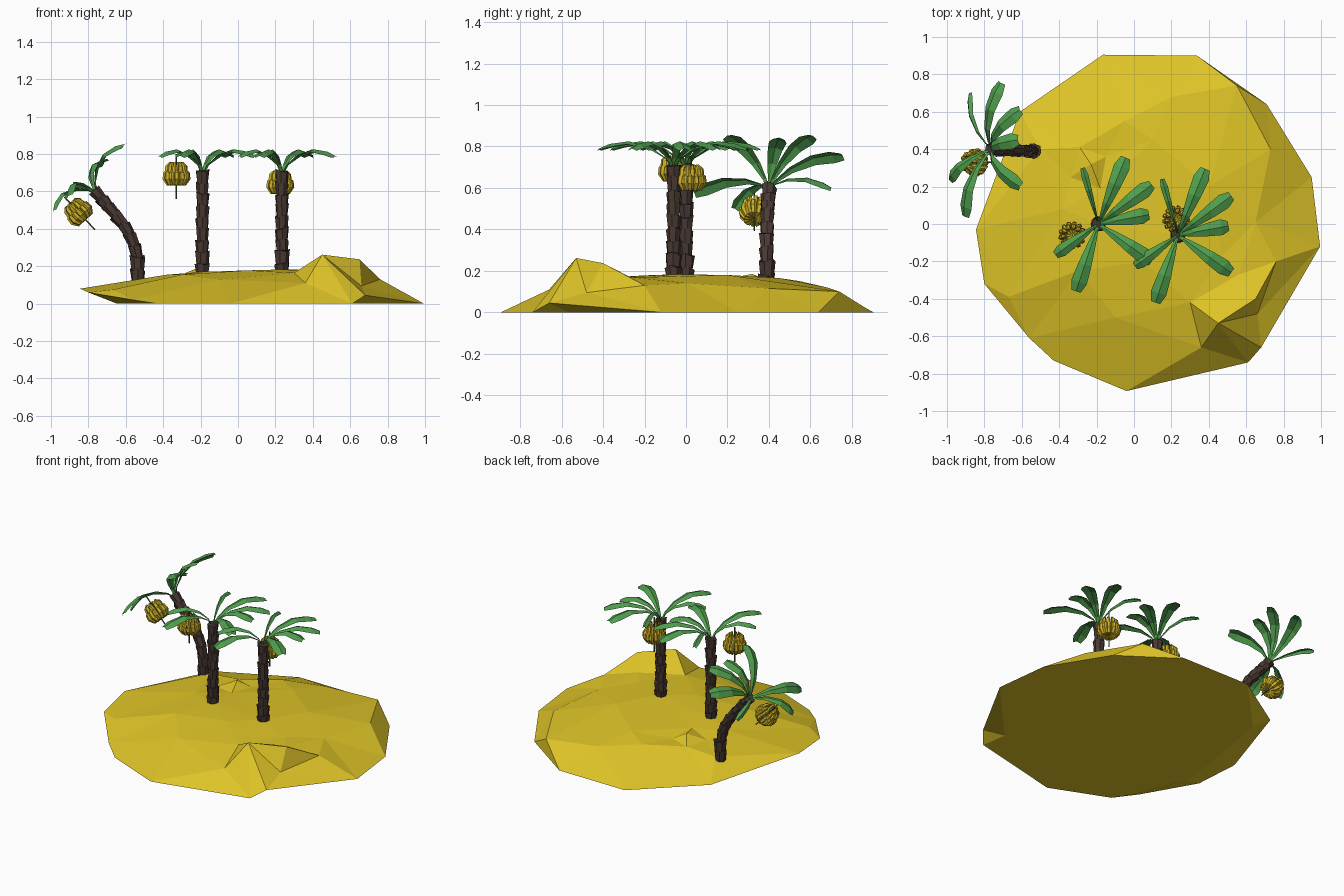
import bpy, math, random
from mathutils import Vector, Matrix
from mathutils.geometry import delaunay_2d_cdt

if "Cube" in bpy.data.objects:
    bpy.data.objects.remove(bpy.data.objects["Cube"])

random.seed(4)


def material(name, rgb):
    m = bpy.data.materials.new(name)
    m.diffuse_color = (*rgb, 1)
    m.use_nodes = True
    m.node_tree.nodes["Principled BSDF"].inputs["Base Color"].default_value = m.diffuse_color
    return m


SAND = material("sand_yellow", (0.73, 0.55, 0.02))
BARK = material("bark_brown", (0.068, 0.042, 0.034))
LEAF = material("leaf_green", (0.08, 0.34, 0.075))
FRUIT = material("fruit_yellow", (0.62, 0.44, 0.02))
STEM = material("stem_green", (0.07, 0.12, 0.035))


def build(name, verts, faces, mat, matrix=Matrix()):
    me = bpy.data.meshes.new(name)
    me.from_pydata([tuple(matrix @ Vector(v)) for v in verts], [], faces)
    me.materials.append(mat)
    ob = bpy.data.objects.new(name, me)
    bpy.context.collection.objects.link(ob)
    return ob


# Island: rim outline (counter-clockwise) plus inner height points
rim = [(0.995, -0.12, 0), (0.95, 0.25, 0), (0.71, 0.64, 0), (0.337, 0.90, 0),
       (-0.166, 0.905, 0), (-0.61, 0.60, 0.04), (-0.845, -0.03, 0.08),
       (-0.80, -0.32, 0.06), (-0.56, -0.61, 0.02), (-0.43, -0.73, 0),
       (-0.04, -0.893, 0), (0.61, -0.74, 0), (0.68, -0.66, 0.045)]
inner = [(-0.67, -0.39, 0.075), (-0.3, -0.25, 0.155), (-0.38, 0.08, 0.155),
         (-0.19, 0, 0.17), (0.05, -0.2, 0.178), (0.235, -0.06, 0.183),
         (0.4, 0.2, 0.18), (0.1, 0.45, 0.165), (0.2, 0.68, 0.12),
         (-0.5, 0.4, 0.13), (0.55, 0.74, 0.10), (0.73, 0.4, 0.115),
         (-0.1, -0.5, 0.13),
         # large dune at the front right
         (0.65, 0.01, 0.14), (0.47, -0.17, 0.17), (0.36, -0.66, 0.11),
         (0.45, -0.53, 0.262), (0.65, -0.40, 0.237), (0.66, -0.48, 0.095),
         (0.76, -0.20, 0.13), (0.30, -0.42, 0.165), (0.56, -0.27, 0.17),
         # small dune at the back
         (-0.05, 0.55, 0.15), (-0.29, 0.41, 0.145), (-0.34, 0.25, 0.14),
         (-0.18, 0.19, 0.16), (-0.23, 0.32, 0.185), (-0.15, 0.36, 0.145)]
pts = rim + inner
n = len(rim)
res = delaunay_2d_cdt([Vector(p[:2]) for p in pts], [], [list(range(n))], 1, 1e-5)
verts = [(v.x, v.y, pts[o[0]][2]) for v, o in zip(res[0], res[3])]
where = {o[0]: i for i, o in enumerate(res[3])}
faces = [list(f) for f in res[2]]
# undercut: raised rim corners step inward down to the flat base
base = []
for i, (x, y, z) in enumerate(rim):
    if z == 0:
        base.append(where[i])
    else:
        k = 1 - 3.2 * z
        verts.append((x * k, y * k, 0))
        base.append(len(verts) - 1)
for i in range(n):
    j = (i + 1) % n
    loop = []
    for v in (base[i], base[j], where[j], where[i]):
        if v not in loop:
            loop.append(v)
    if len(loop) > 2:
        faces.append(loop)
faces.append(base[::-1])
build("island", verts, faces, SAND)


# Trunk: stacked flaring bark sections with ragged lips
def trunk(name, path, count, sides=7):
    path = [Vector(p) for p in path]

    def at(t):
        s = min(t, 0.9999) * (len(path) - 1)
        i = int(s)
        return path[i].lerp(path[i + 1], s - i)

    verts, faces = [], []
    for c in range(count):
        p0, p1 = at(max(0, c - 0.2) / count), at((c + 1) / count)
        rot = (p1 - p0).to_track_quat('Z', 'Y')
        grow = 1.12 if c < 2 else 1.0
        o = len(verts)
        for p, r in ((p0, 0.029), (p1, 0.037)):
            for k in range(sides):
                a = math.tau * k / sides + c * 0.4
                rr = r * grow * random.uniform(0.93, 1.08)
                lift = random.uniform(-0.012, 0.012) if r > 0.03 else 0
                verts.append(p + rot @ Vector((rr * math.cos(a), rr * math.sin(a), lift)))
        for k in range(sides):
            m = (k + 1) % sides
            faces.append((o + k, o + m, o + sides + m, o + sides + k))
        faces.append(tuple(range(o + sides, o + 2 * sides)))
    build(name, verts, faces, BARK)


# Crown: folded fronds, each with its tip offset and a width factor
FRONDS = [(0.145, 0.355, 1), (0.285, 0.21, 1), (0.27, 0.05, 1), (0.285, -0.2, 1),
          (-0.12, -0.36, 1), (-0.23, -0.165, 0.8), (-0.085, 0.30, 0.45)]
# fraction along the frond, height, half width
STATIONS = [(0, -0.02, 0.010), (0.1, 0.035, 0.010), (0.3, 0.085, 0.022),
            (0.6, 0.115, 0.036), (0.86, 0.102, 0.043), (1, 0.08, 0.026)]


def crown(name, matrix):
    verts, faces = [], []
    for x, y, w in FRONDS:
        d = Vector((x, y, 0))
        side = Vector((-y, x, 0)).normalized()
        o = len(verts)
        for t, h, hw in STATIONS:
            mid = d * t + Vector((0, 0, h))
            drop = Vector((0, 0, -0.4 * hw))
            verts += [mid - side * hw * w + drop, mid, mid + side * hw * w + drop]
        for s in range(len(STATIONS) - 1):
            a = o + 3 * s
            faces += [(a, a + 3, a + 4, a + 1), (a + 1, a + 4, a + 5, a + 2)]
    build(name, verts, faces, LEAF, matrix)


def tube(points, radii, sides, u, verts, faces):
    """Tube in the plane of the points; u is the direction across that plane."""
    o = len(verts)
    for i, (p, r) in enumerate(zip(points, radii)):
        tan = (points[min(i + 1, len(points) - 1)] - points[max(i - 1, 0)]).normalized()
        w = tan.cross(u)
        for k in range(sides):
            a = math.tau * k / sides
            verts.append(p + (u * math.cos(a) + w * math.sin(a)) * r)
    for i in range(len(points) - 1):
        for k in range(sides):
            a, b = o + i * sides, (k + 1) % sides
            faces.append((a + k, a + b, a + sides + b, a + sides + k))
    faces.append(tuple(range(o, o + sides))[::-1])
    e = o + (len(points) - 1) * sides
    faces.append(tuple(range(e, e + sides)))


# Fruit bunch: two tiers of upward-curving fingers around a hanging stem
def bunch(name, matrix):
    verts, faces = [], []
    for lift, scale, count in ((-0.012, 1, 13), (0.024, 0.8, 10)):
        for k in range(count):
            a = math.tau * (k + lift * 10) / count
            out = Vector((math.cos(a), math.sin(a), 0))
            u = Vector((-math.sin(a), math.cos(a), 0))
            prof = ((0.012, -0.040), (0.045, -0.036), (0.062, -0.008),
                    (0.060, 0.020), (0.042, 0.042))
            path = [out * r * scale + Vector((0, 0, z + lift)) for r, z in prof]
            tube(path, (0.006, 0.013, 0.015, 0.013, 0.004), 5, u, verts, faces)
    build(name, verts, faces, FRUIT, matrix)
    verts, faces = [], []
    tube([Vector((0, 0, 0.11)), Vector((0, 0, 0)), Vector((0, 0, -0.13))],
         (0.004, 0.005, 0.004), 5, Vector((1, 0, 0)), verts, faces)
    build(name + "_stem", verts, faces, STEM, matrix)


# Three palms: trunk path, crown tilt, bunch offset
PALMS = [("left", [(-0.535, 0.39, 0.11), (-0.537, 0.39, 0.27), (-0.59, 0.39, 0.40),
                   (-0.69, 0.395, 0.515), (-0.765, 0.40, 0.60)], -43, (-0.14, -0.07, -0.02)),
         ("middle", [(-0.19, 0, 0.15), (-0.19, 0, 0.71)], 0, (-0.14, -0.06, -0.02)),
         ("right", [(0.235, -0.06, 0.16), (0.235, -0.06, 0.71)], 0, (-0.01, 0.085, -0.065))]
for name, path, tilt, off in PALMS:
    top = Matrix.Translation(path[-1]) @ Matrix.Rotation(math.radians(tilt), 4, 'Y')
    trunk(name + "_trunk", path, 9)
    crown(name + "_fronds", top)
    bunch(name + "_fruit", top @ Matrix.Translation(off))
